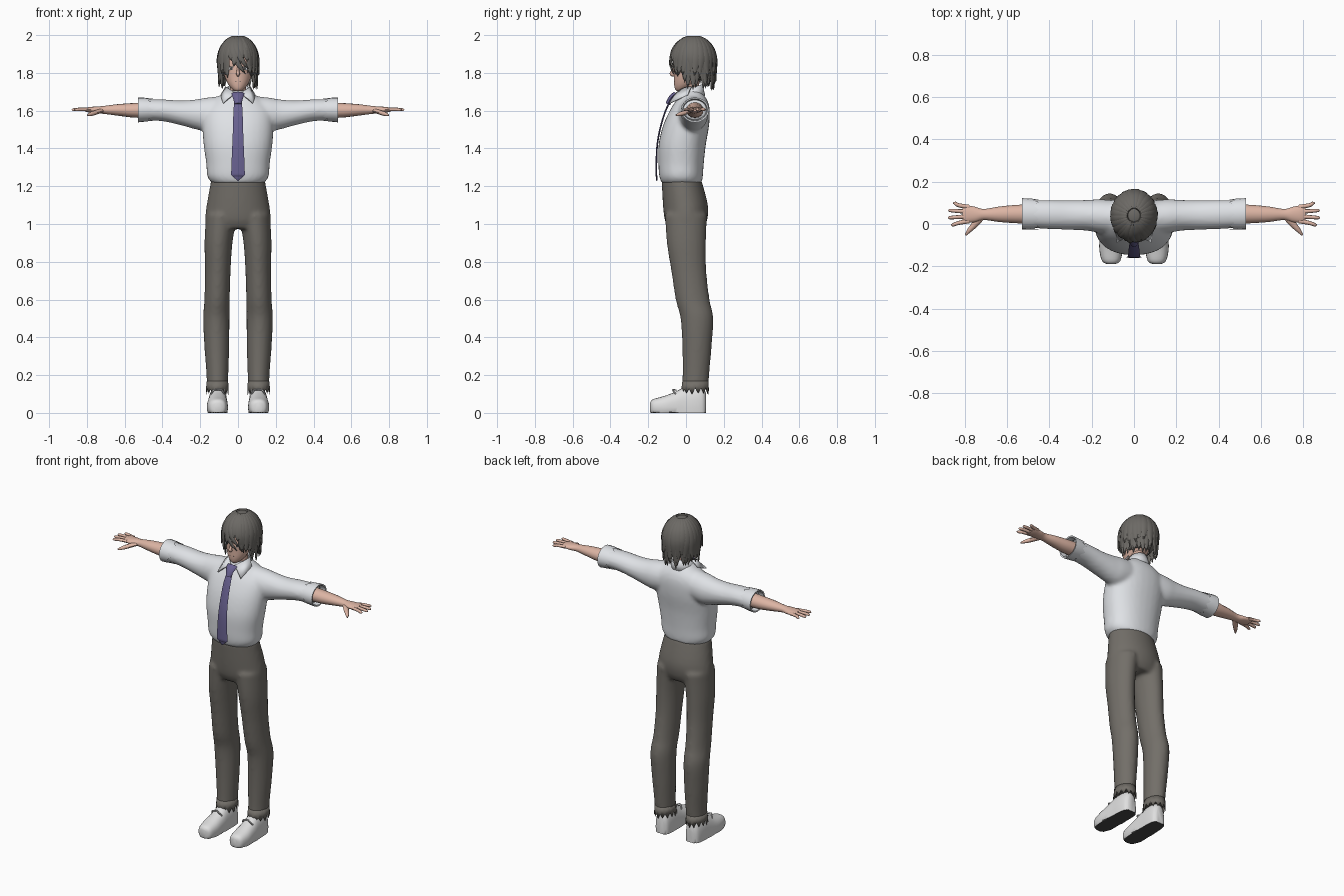
import bpy, bmesh, math, random
from mathutils import Vector

random.seed(4)
cube = bpy.data.objects.get("Cube")
if cube:
    bpy.data.objects.remove(cube)


def material(name, *rgb):
    m = bpy.data.materials.new(name)
    m.use_nodes = True
    m.diffuse_color = (*rgb, 1)
    m.node_tree.nodes["Principled BSDF"].inputs["Base Color"].default_value = (*rgb, 1)
    return m


SHIRT = material("shirt white", .74, .76, .79)
TROUSERS = material("trouser taupe", .17, .158, .14)
HAIR = material("hair grey brown", .15, .142, .13)
SKIN = material("skin", .72, .46, .37)
TIE = material("tie violet", .14, .12, .28)
SHOE = material("shoe white", .74, .74, .74)
DARK = material("dark sole", .06, .06, .06)


def spline(rows, steps=4):
    """Smoothly fill in rows of numbers."""
    out = []
    last = len(rows) - 1
    for i in range(last):
        near = rows[max(i - 1, 0)], rows[i], rows[i + 1], rows[min(i + 2, last)]
        for k in range(steps):
            t = k / steps
            out.append([b + .5 * t * (c - a + t * (2*a - 5*b + 4*c - d + t * (3*b - a - 3*c + d)))
                        for a, b, c, d in zip(*near)])
    return out + [list(rows[-1])]


def skin(bm, rings, n=24, power=2, cap=True):
    """Bridge rings given as centre and two half axes."""
    def bend(v):
        return math.copysign(abs(v) ** (2 / power), v)
    loops = []
    for c, u, v in rings:
        angles = [math.tau * i / n for i in range(n)]
        loops.append([bm.verts.new(Vector(c) + Vector(u) * bend(math.cos(a)) + Vector(v) * bend(math.sin(a)))
                      for a in angles])
    for lo, hi in zip(loops, loops[1:]):
        for i in range(n):
            j = (i + 1) % n
            bm.faces.new((lo[i], lo[j], hi[j], hi[i]))
    if cap:
        bm.faces.new(loops[0][::-1])
        bm.faces.new(loops[-1])
    return loops


def loft(bm, axis, rows, side=1, steps=4, **kw):
    """Rows: place along the axis, two centre values, two radii."""
    rings = []
    for t, a, b, r, s in spline(rows, steps):
        if axis == "x":
            rings.append(((side * t, a, b), (0, r, 0), (0, 0, s)))
        elif axis == "y":
            rings.append(((a, t, b), (r, 0, 0), (0, 0, s)))
        else:
            rings.append(((side * a, b, t), (r, 0, 0), (0, s, 0)))
    return skin(bm, rings, **kw)


def sweep(bm, path, outward, flat, n=8):
    """Path rows are x, y, z, half width; outward gives the flat side."""
    rows = spline(path, 3)
    rings = []
    for i, row in enumerate(rows):
        p = Vector(row[:3])
        along = Vector(rows[min(i + 1, len(rows) - 1)][:3]) - Vector(rows[max(i - 1, 0)][:3])
        out = outward(p)
        across = along.cross(out).normalized()
        w = max(row[3], .001)
        rings.append((p, across * w, across.cross(along).normalized() * min(flat, w)))
    skin(bm, rings, n=n)


def finish(name, bm, mat, mirror=False, voxel=0, solid=0):
    bmesh.ops.recalc_face_normals(bm, faces=bm.faces)
    me = bpy.data.meshes.new(name)
    bm.to_mesh(me)
    bm.free()
    me.materials.append(mat)
    for p in me.polygons:
        p.use_smooth = True
    me.set_sharp_from_angle(angle=math.radians(50))
    ob = bpy.data.objects.new(name, me)
    bpy.context.collection.objects.link(ob)
    if solid:
        ob.modifiers.new("Solid", "SOLIDIFY").thickness = solid
    if mirror:
        ob.modifiers.new("Mirror", "MIRROR").use_clip = False
    if voxel:
        r = ob.modifiers.new("Fuse", "REMESH")
        r.mode, r.voxel_size, r.use_smooth_shade = "VOXEL", voxel, True
        s = ob.modifiers.new("Soften", "SMOOTH")
        s.factor, s.iterations = .5, 5
    return ob


# Shirt: torso and both sleeves fused together
bm = bmesh.new()
loft(bm, "z", [(1.215, 0, -.022, .135, .105), (1.25, 0, -.026, .162, .115), (1.32, 0, -.026, .168, .12),
               (1.42, 0, -.02, .182, .125), (1.52, 0, 0, .188, .122), (1.6, 0, .02, .18, .106),
               (1.65, 0, .03, .14, .085), (1.69, 0, .03, .08, .06), (1.705, 0, .03, .06, .05)], n=32, power=2.2)
for s in (1, -1):
    loft(bm, "x", [(.06, .03, 1.59, .08, .09), (.16, .037, 1.58, .08, .09), (.22, .041, 1.58, .073, .08),
                   (.3, .042, 1.588, .07, .066), (.4, .044, 1.602, .068, .058), (.5, .047, 1.605, .066, .056)], side=s)
finish("shirt", bm, SHIRT, voxel=.011)

# Rolled cuffs with a ragged inner edge
bm = bmesh.new()
cuff = loft(bm, "x", [(.47, .046, 1.605, .071, .061), (.5, .047, 1.605, .074, .064), (.53, .048, 1.604, .074, .066),
                      (.528, .048, 1.604, .066, .058), (.495, .047, 1.604, .062, .053)], steps=1, n=20, cap=False)
for i, v in enumerate(cuff[0]):
    v.co.x += .025 * (i % 2) - .02
finish("cuffs", bm, SHIRT, mirror=True)

# Collar band and pointed flaps
bm = bmesh.new()
skin(bm, [((0, .03, z), (r, 0, 0), (0, r, .018)) for z, r in ((1.66, .072), (1.69, .065), (1.722, .058))], cap=False)
finish("collar_band", bm, SHIRT, solid=.006)
bm = bmesh.new()
flap = [(.012, -.05, 1.692), (.05, -.015, 1.715), (.062, .03, 1.725), (.088, .01, 1.68), (.078, -.085, 1.637)]
bm.faces.new([bm.verts.new(p) for p in flap])
finish("collar_flaps", bm, SHIRT, mirror=True, solid=.007)

# Necktie blade and knot
bm = bmesh.new()
front = lambda p: Vector((0, -1, 0))
sweep(bm, [(0, -.075, 1.665, .018), (0, -.108, 1.6, .024), (0, -.138, 1.5, .027), (0, -.154, 1.4, .031),
           (0, -.157, 1.27, .036), (0, -.156, 1.255, .03), (0, -.155, 1.228, .002)], front, .005, n=6)
sweep(bm, [(0, -.055, 1.69, .034), (0, -.078, 1.67, .028), (0, -.096, 1.635, .017)], front, .013)
finish("necktie", bm, TIE)

# Trousers: hips and both legs fused together
bm = bmesh.new()
loft(bm, "z", [(1.235, 0, -.024, .142, .105), (1.1, 0, -.003, .166, .119), (1.02, 0, 0, .174, .112),
               (.975, 0, 0, .165, .09)], n=32)
for s in (1, -1):
    loft(bm, "z", [(1.05, .088, 0, .083, .112), (.9, .103, .002, .074, .104), (.75, .107, .015, .068, .093),
                   (.6, .111, .035, .067, .09), (.5, .115, .058, .07, .087), (.35, .112, .058, .066, .078),
                   (.2, .109, .052, .058, .071), (.13, .109, .048, .056, .07)], side=s, power=1.9)
finish("trousers", bm, TROUSERS, voxel=.011)

# Ragged hems
bm = bmesh.new()
hem = loft(bm, "z", [(.17, .109, .05, .056, .069), (.135, .109, .048, .06, .074)], steps=1, n=28, cap=False)
for i, v in enumerate(hem[-1]):
    v.co.z -= .03 * (i % 2) + random.uniform(0, .01)
finish("trouser_hems", bm, TROUSERS, mirror=True, solid=.003)

# Shoes with flat dark soles
bm = bmesh.new()
loft(bm, "y", [(-.19, .108, .03, .018, .025), (-.175, .108, .03, .043, .042), (-.12, .109, .03, .055, .058),
               (-.06, .108, .03, .054, .08), (-.01, .107, .03, .051, .105), (.05, .106, .03, .049, .11),
               (.09, .105, .03, .042, .1), (.106, .105, .03, .025, .075)], power=2.4)
for v in bm.verts:
    v.co.z = max(v.co.z, 0)
shoes = finish("shoes", bm, SHOE, mirror=True)
shoes.data.materials.append(DARK)
for p in shoes.data.polygons:
    if p.center.z < .004:
        p.material_index = 1
bm = bmesh.new()
for s in (1, -1):
    sweep(bm, [(.107, -.05, .12, .003), (.107 + s * .02, -.07, .122, .005),
               (.107 + s * .035, -.055, .1, .004)], front, .004, n=6)
finish("shoe_laces", bm, SHOE, mirror=True)

# Forearms, palms, fingers and thumbs
bm = bmesh.new()
loft(bm, "x", [(.48, .047, 1.603, .046, .042), (.56, .047, 1.602, .043, .038), (.64, .046, 1.604, .036, .03),
               (.71, .045, 1.604, .026, .021), (.75, .045, 1.604, .036, .018), (.79, .047, 1.605, .041, .014),
               (.81, .048, 1.605, .036, .009)], n=16)
up = lambda p: Vector((0, 0, 1))
for k, tip in enumerate((.865, .88, .878, .855)):
    y = .014 + .022 * k
    spread = (k - 1.5) * .006
    sweep(bm, [(.78, y, 1.606, .011), (.83, y + spread, 1.607, .0095), (tip - .01, y + 2 * spread, 1.605, .008),
               (tip, y + 2 * spread, 1.604, .003)], up, .009)
sweep(bm, [(.725, .03, 1.6, .017), (.755, -.004, 1.59, .015), (.782, -.034, 1.581, .01),
           (.797, -.053, 1.576, .004)], up, .012)
finish("arms_and_hands", bm, SKIN, mirror=True)

# Head, neck and nose
bm = bmesh.new()
loft(bm, "z", [(1.703, 0, -.028, .016, .02), (1.715, 0, -.022, .032, .036), (1.74, 0, -.008, .052, .055),
               (1.78, 0, .012, .07, .076), (1.84, 0, .03, .08, .095), (1.92, 0, .04, .08, .09),
               (1.975, 0, .04, .045, .055)])
loft(bm, "z", [(1.64, 0, .028, .05, .048), (1.7, 0, .026, .042, .042), (1.8, 0, .03, .044, .044)])
sweep(bm, [(0, -.06, 1.835, .004), (0, -.074, 1.805, .008), (0, -.076, 1.793, .01), (0, -.06, 1.785, .005)], front, .01)
finish("head", bm, SKIN)

# Eyes, lashes and mouth as thin plates
for name, mat, x, y, z, w, h in (("eye_whites", SHIRT, .036, -.057, 1.822, .017, .008),
                                 ("irises", DARK, .035, -.0595, 1.822, .007, .008),
                                 ("lashes", DARK, .036, -.0585, 1.831, .018, .002),
                                 ("mouth", DARK, .003, -.0605, 1.753, .012, .0012)):
    bm = bmesh.new()
    loft(bm, "y", [(y - .002, x, z, w, h), (y + .007, x, z, w, h)], steps=1, n=14)
    finish(name, bm, mat, mirror=True)

# Hair cap, open at the face
MID = Vector((0, .04, 1.865))
bm = bmesh.new()
bmesh.ops.create_uvsphere(bm, u_segments=32, v_segments=20, radius=1)
for v in bm.verts:
    v.co = MID + Vector((v.co.x * .1, v.co.y * .114, v.co.z * .127))
gone = [f for f in bm.faces if f.calc_center_median().z < (1.89 if f.calc_center_median().y < .005 else 1.76)]
bmesh.ops.delete(bm, geom=gone, context="FACES")
finish("hair_cap", bm, HAIR, solid=.004)

# Tapered hair locks, each falling from the crown
bm = bmesh.new()


def outward(p):
    return (p - MID) * Vector((1, 1, .6)) + Vector((0, 0, .001))


def lock(angle, end, drift, width, size, flick=0):
    path = []
    for f, taper in ((.01, .4), (.08, .8), (.25, 1), (.5, 1), (.78, .75), (1, .05)):
        z = 1.992 - (1.992 - end) * f
        h = (z - MID.z) / .13
        reach = math.sqrt(max(1 - h * h, .03)) if h > 0 else 1 + h * .11
        reach = reach * size + flick * f ** 4
        a = angle + drift * f * f
        path.append((MID.x + .104 * reach * math.sin(a), MID.y - .117 * reach * math.cos(a), z, width * taper))
    sweep(bm, path, outward, .006, n=6)


for layer, count in enumerate((28, 24)):
    for i in range(count):
        a = math.tau * (i + .5 * layer) / count - math.pi
        turn = abs(a)
        if turn < .6:
            end = random.uniform(1.83, 1.875)
        elif turn < 1.05:
            end = random.uniform(1.755, 1.8)
        else:
            end = random.uniform(1.705, 1.75) + .04 * layer
        lock(a, end, random.uniform(-.12, .12), .021, 1 + .03 * layer, random.uniform(-.02, .1))
# Long fringe swept over the brow
lock(-.45, 1.795, .85, .017, 1.05)
lock(-.2, 1.82, .75, .016, 1.06)
lock(-.5, 1.8, -.3, .016, 1.05)
lock(.5, 1.78, .25, .016, 1.05)
finish("hair_locks", bm, HAIR)
